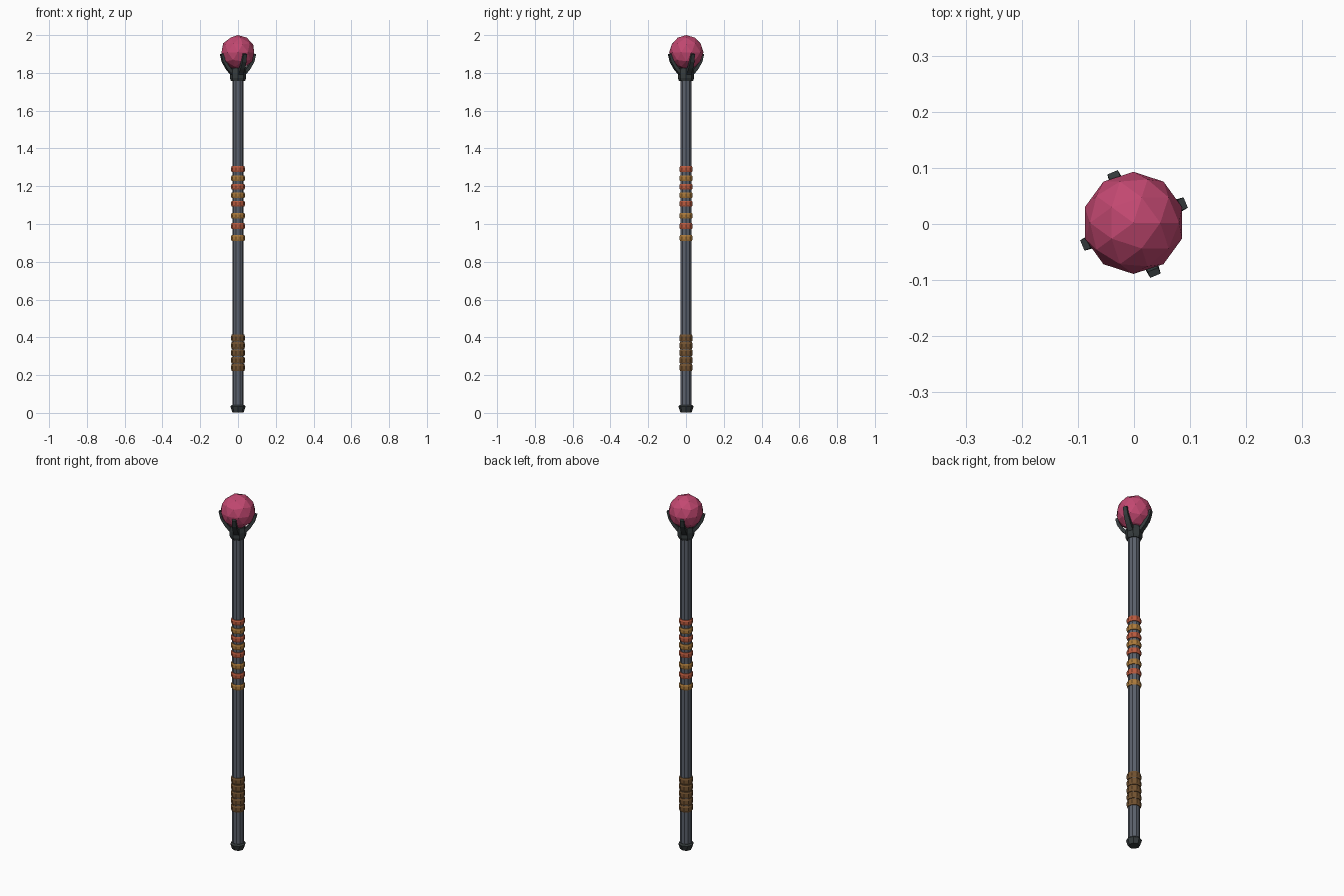
import bpy, bmesh, math
from mathutils import Matrix, Vector

if "Cube" in bpy.data.objects:
    bpy.data.objects.remove(bpy.data.objects["Cube"])

def material(name, rgb):
    m = bpy.data.materials.new(name)
    m.diffuse_color = (*rgb, 1)
    m.use_nodes = True
    m.node_tree.nodes["Principled BSDF"].inputs["Base Color"].default_value = m.diffuse_color
    return m

steel = material("blue grey", (0.105, 0.12, 0.15))
dark = material("dark iron", (0.035, 0.043, 0.045))
red = material("rust red", (0.50, 0.105, 0.05))
gold = material("ochre", (0.42, 0.20, 0.045))
brown = material("leather brown", (0.17, 0.085, 0.03))
pink = material("crystal pink", (0.54, 0.065, 0.165))

def finish(bm, name, mat):
    bmesh.ops.recalc_face_normals(bm, faces=bm.faces)
    me = bpy.data.meshes.new(name)
    bm.to_mesh(me)
    bm.free()
    me.materials.append(mat)
    ob = bpy.data.objects.new(name, me)
    bpy.context.collection.objects.link(ob)
    return ob

def loft(name, rings, mat):
    """Skin a list of equal-sized point rings and cap both ends."""
    bm = bmesh.new()
    vs = [[bm.verts.new(p) for p in ring] for ring in rings]
    n = len(vs[0])
    for a, b in zip(vs, vs[1:]):
        for i in range(n):
            j = (i + 1) % n
            bm.faces.new((a[i], a[j], b[j], b[i]))
    bm.faces.new(vs[0][::-1])
    bm.faces.new(vs[-1])
    return finish(bm, name, mat)

def turned(name, profile, mat, sides=8, turn=0.0):
    return loft(name, [[(r * math.cos(turn + math.tau * i / sides),
                         r * math.sin(turn + math.tau * i / sides), z)
                        for i in range(sides)] for r, z in profile], mat)

def band(name, z, h, mat, r=0.0365):
    turned(name, [(r - 0.003, z - h / 2), (r, z - h / 4),
                  (r, z + h / 4), (r - 0.003, z + h / 2)], mat, 10)

# shaft, foot cap and socket
turned("shaft", [(0.03, 0.02), (0.03, 1.80)], steel, 10)
turned("foot_cap", [(0.028, 0.003), (0.031, 0.006), (0.04, 0.034), (0.033, 0.042)], dark)
turned("socket", [(0.037, 1.757), (0.043, 1.772), (0.043, 1.80), (0.038, 1.825)], dark)

# coloured bands, alternating
for i, z in enumerate((1.291, 1.243, 1.197, 1.153, 1.108, 1.044, 0.989, 0.926)):
    band(f"band_{i}", z, 0.03, gold if i % 2 else red)

# leather grip wraps
for i in range(5):
    band(f"grip_wrap_{i}", 0.24 + 0.039 * i, 0.036, brown)

# crystal orb
bm = bmesh.new()
bmesh.ops.create_icosphere(bm, subdivisions=2, radius=0.091,
                           matrix=Matrix.Translation((-0.001, 0.002, 1.909)))
finish(bm, "orb", pink)

# four curved claws: (radius, height, radial half, tangential half)
path = [(0.030, 1.795, 0.010, 0.014), (0.060, 1.828, 0.009, 0.013),
        (0.082, 1.862, 0.008, 0.0115), (0.094, 1.900, 0.006, 0.010)]
for k in range(4):
    a = math.radians(22.5 + 90 * k)
    out = Vector((math.cos(a), math.sin(a), 0))
    side = Vector((-out.y, out.x, 0))
    rings = []
    for i, (r, z, t, w) in enumerate(path):
        p, q = path[max(i - 1, 0)], path[min(i + 1, 3)]
        d = Vector((q[0] - p[0], q[1] - p[1])).normalized()
        normal = out * d.y - Vector((0, 0, d.x))
        c = out * r + Vector((0, 0, z))
        rings.append([c + normal * t * sx + side * w * sy
                      for sx, sy in ((-1, -1), (1, -1), (1, 1), (-1, 1))])
    loft(f"claw_{k}", rings, dark)
